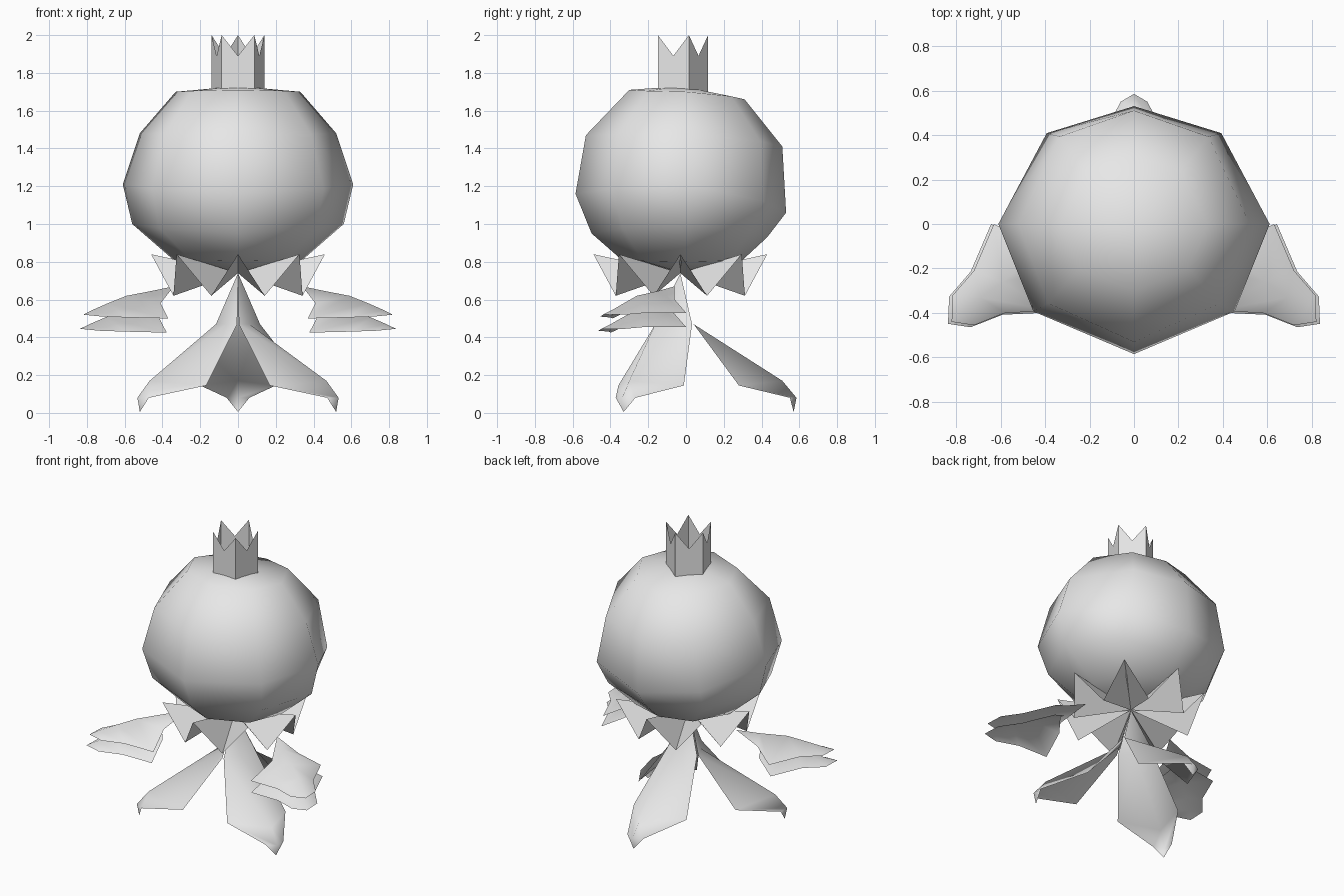
import bpy
import bmesh
from math import sin, cos, pi, radians
from mathutils import Vector, Matrix

cube = bpy.data.objects.get("Cube")
if cube:
    bpy.data.objects.remove(cube, do_unlink=True)

# Single plain colour
grey = bpy.data.materials.new("plain_grey")
grey.use_nodes = True
COLOUR = (0.8, 0.8, 0.8, 1)
grey.diffuse_color = COLOUR
for node in grey.node_tree.nodes:
    if node.type == 'BSDF_PRINCIPLED':
        node.inputs["Base Color"].default_value = COLOUR

CENTRE_Y = -0.03


def build(name, verts, faces, smooth=True, merge=True):
    """Make an object from points and faces, dropping doubled points."""
    bm = bmesh.new()
    points = [bm.verts.new(v) for v in verts]
    for face in faces:
        bm.faces.new([points[i] for i in face])
    if merge:
        bmesh.ops.remove_doubles(bm, verts=bm.verts, dist=0.0005)
    bmesh.ops.recalc_face_normals(bm, faces=bm.faces)
    mesh = bpy.data.meshes.new(name)
    bm.to_mesh(mesh)
    bm.free()
    for poly in mesh.polygons:
        poly.use_smooth = smooth
    mesh.materials.append(grey)
    obj = bpy.data.objects.new(name, mesh)
    bpy.context.collection.objects.link(obj)
    return obj


def grid(rows):
    """Points and faces of a sheet made from equal rows of points."""
    wide = len(rows[0])
    verts = [p for row in rows for p in row]
    faces = [(r * wide + c, r * wide + c + 1, (r + 1) * wide + c + 1, (r + 1) * wide + c)
             for r in range(len(rows) - 1) for c in range(wide - 1)]
    return verts, faces


# Round head: eight-sided rings, tilted slightly towards the back
# half width, front y, back y, side z, front z, back z
RINGS = [
    (0.00, -0.03, -0.03, 1.73, 1.73, 1.73),
    (0.33, -0.30, 0.31, 1.70, 1.71, 1.66),
    (0.52, -0.53, 0.51, 1.48, 1.47, 1.41),
    (0.61, -0.585, 0.53, 1.21, 1.16, 1.06),
    (0.56, -0.50, 0.43, 1.00, 0.95, 0.93),
    (0.33, -0.34, 0.30, 0.80, 0.81, 0.81),
    (0.00, -0.03, -0.03, 0.745, 0.745, 0.745),
]


def head_ring(rx, front, back, z_side, z_front, z_back):
    row = []
    for k in range(9):
        a = k * pi / 4
        s, c = sin(a), cos(a)
        y_end, z_end = (back, z_back) if s > 0 else (front, z_front)
        if k % 2:
            c *= 0.91 if s > 0 else 1.05
            s *= 1.09 if s > 0 else 0.95
        side_y = CENTRE_Y if rx == 0 else 0
        y = side_y + (y_end - side_y) * abs(s)
        row.append((rx * c, y, z_side + (z_end - z_side) * min(1, s * s)))
    return row


build("round_head", *grid([head_ring(*r) for r in RINGS]))

# Crown: open five-sided tube with pointed rim
low, high = [], []
for k in range(11):
    a = pi / 2 + k * pi / 5
    r = 0.147 if k % 2 == 0 else 0.147 * cos(pi / 5)
    x, y = r * cos(a), CENTRE_Y + r * sin(a)
    low.append((x, y, 1.70))
    high.append((x, y, 2.0 if k % 2 == 0 else 1.89))
build("crown", *grid([low, high]), smooth=False)

# Pleated leaf collar below the head
collar = [(0, CENTRE_Y, 0.74)]
for k in range(16):
    a = k * pi / 8
    r, z = (0.37, 0.62) if k % 2 else (0.46, 0.84)
    collar.append((r * cos(a), CENTRE_Y + r * sin(a), z))
build("leaf_collar", collar, [(0, k + 1, (k + 1) % 16 + 1) for k in range(16)], smooth=False)

# Three leaf legs springing from one stem: (out, half width, up) of edge, then ridge
LEG = [
    ((0.00, 0.00, 0.74), (0.00, 0.74)),
    ((0.07, 0.112, 0.47), (0.07, 0.47)),
    ((0.31, 0.20, 0.145), (0.54, 0.17)),
    ((0.58, 0.06, 0.08), (0.615, 0.08)),
    ((0.60, 0.00, 0.005), (0.60, 0.005)),
]
for name, angle in (("back_leg", 90), ("left_leg", -30), ("right_leg", 210)):
    turn = Matrix.Rotation(radians(angle), 3, 'Z')
    offset = Vector((0, CENTRE_Y, 0))
    rows = [[turn @ Vector(p) + offset for p in ((o, -w, z), (ro, 0, rz), (o, w, z))]
            for (o, w, z), (ro, rz) in LEG]
    build(name, *grid(rows))

# Leaf hands, each with an upper and a lower sheet: front edge, ridge, back edge
ROOT = (0.34, -0.06, 0.67)
TIP = (0.82, -0.44, 0.52)
HAND = [
    (ROOT, ROOT, ROOT),
    ((0.41, -0.22, 0.58), (0.46, -0.15, 0.645), (0.50, -0.06, 0.60)),
    ((0.37, -0.39, 0.50), (0.59, -0.26, 0.62), (0.63, 0.00, 0.53)),
    ((0.58, -0.40, 0.505), (0.69, -0.33, 0.58), (0.72, -0.21, 0.53)),
    ((0.72, -0.455, 0.51), (0.77, -0.39, 0.545), (0.815, -0.32, 0.52)),
    (TIP, TIP, TIP),
]
for side, sign in (("left", 1), ("right", -1)):
    for layer, rows, drop, grow in (("upper", HAND, 0, 1), ("lower", HAND[1:], 0.075, 1.02)):
        moved = [[(sign * x * grow, y * grow, z - drop) for x, y, z in row] for row in rows]
        build(f"{side}_hand_{layer}_leaf", *grid(moved))
